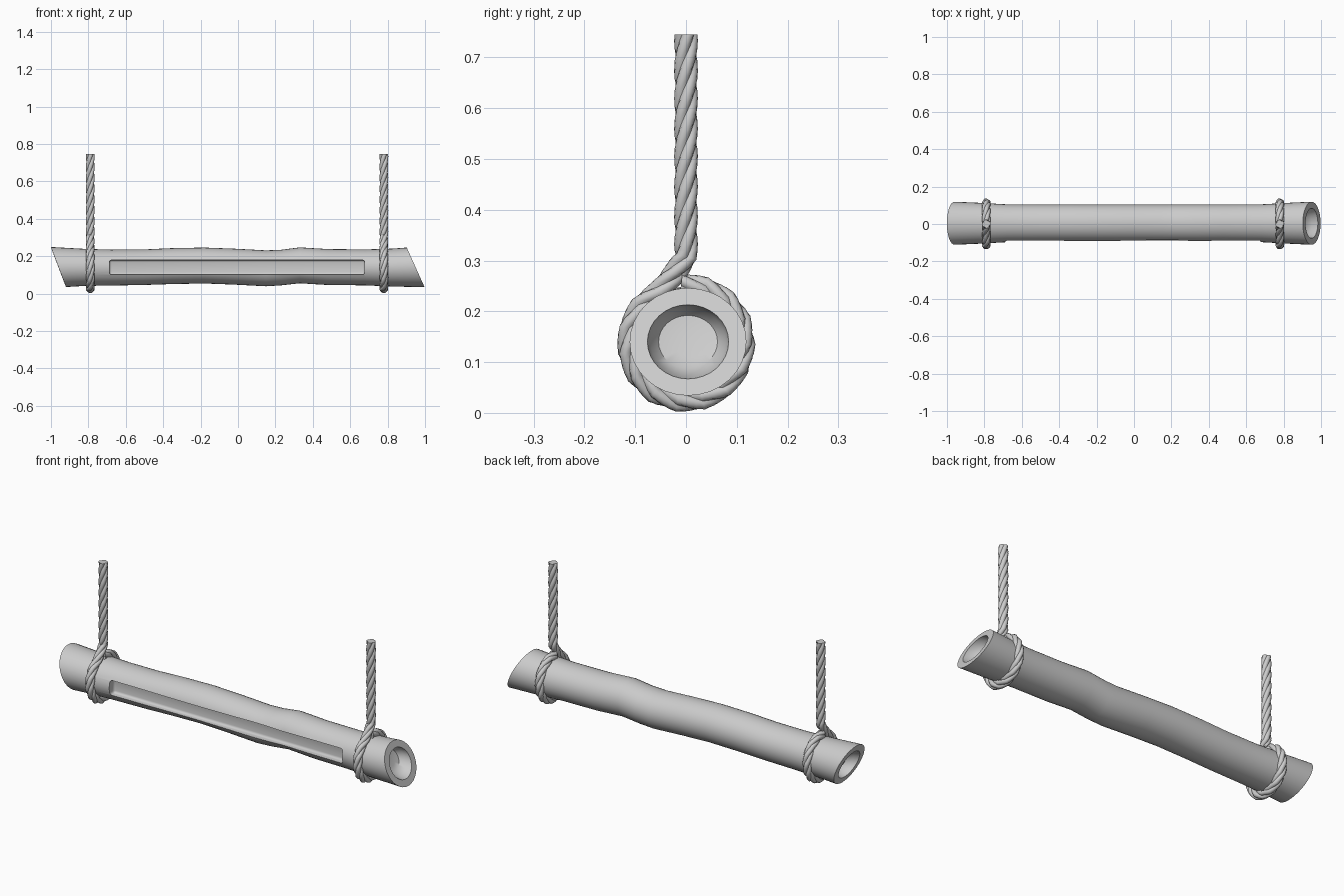
import bpy, bmesh, math
from mathutils import Vector

if "Cube" in bpy.data.objects:
    bpy.data.objects.remove(bpy.data.objects["Cube"])


def make_object(name, rings):
    """Skin a list of closed rings and cap both ends."""
    bm = bmesh.new()
    loops = [[bm.verts.new(p) for p in ring] for ring in rings]
    n = len(loops[0])
    for a, b in zip(loops, loops[1:]):
        for i in range(n):
            j = (i + 1) % n
            bm.faces.new((a[i], a[j], b[j], b[i]))
    bm.faces.new(loops[0])
    bm.faces.new(loops[-1])
    bmesh.ops.recalc_face_normals(bm, faces=bm.faces)
    mesh = bpy.data.meshes.new(name)
    bm.to_mesh(mesh)
    bm.free()
    ob = bpy.data.objects.new(name, mesh)
    bpy.context.collection.objects.link(ob)
    return ob


def activate(ob):
    bpy.ops.object.select_all(action='DESELECT')
    ob.select_set(True)
    bpy.context.view_layer.objects.active = ob


def smooth(ob, angle=35):
    activate(ob)
    bpy.ops.object.shade_smooth_by_angle(angle=math.radians(angle))


# Log: wavy body, slanted ends, bowl-shaped hollow in each end
# station = x, centre z, y radius, z radius, slant
CY, SL, SR = 0.004, 0.38, 0.45
stations = [
    (-0.90, 0.14, 0.030, 0.028, SL), (-0.905, 0.14, 0.058, 0.052, SL),
    (-0.93, 0.14, 0.074, 0.067, SL), (-0.96, 0.14, 0.080, 0.073, SL),
    (-0.96, 0.142, 0.115, 0.107, SL),
    (-0.82, 0.140, 0.109, 0.099, 0), (-0.68, 0.139, 0.101, 0.096, 0),
    (-0.50, 0.141, 0.100, 0.095, 0), (-0.35, 0.147, 0.100, 0.096, 0),
    (-0.18, 0.150, 0.100, 0.096, 0), (-0.02, 0.144, 0.100, 0.096, 0),
    (0.15, 0.135, 0.100, 0.096, 0), (0.23, 0.139, 0.100, 0.095, 0),
    (0.33, 0.151, 0.100, 0.096, 0), (0.48, 0.142, 0.100, 0.096, 0),
    (0.68, 0.140, 0.101, 0.096, 0), (0.82, 0.139, 0.109, 0.101, 0),
    (0.95, 0.140, 0.115, 0.106, SR),
    (0.95, 0.14, 0.080, 0.073, SR), (0.92, 0.14, 0.074, 0.067, SR),
    (0.895, 0.14, 0.058, 0.052, SR), (0.89, 0.14, 0.030, 0.028, SR),
]
rings = []
for x, cz, ry, rz, slant in stations:
    ring = []
    for k in range(32):
        a = 2 * math.pi * k / 32
        dz = rz * math.sin(a)
        ring.append((x - slant * dz, CY + ry * math.cos(a), cz + dz))
    rings.append(ring)
log = make_object("hanging_log", rings)

# Long shallow slot cut into the front of the log
bpy.ops.mesh.primitive_cube_add(size=1, location=(-0.005, -0.10, 0.14))
cutter = bpy.context.object
cutter.name = "slot_cutter"
cutter.hide_render = True
cutter.scale = (1.365, 0.09, 0.078)
bpy.ops.object.transform_apply(location=False, rotation=False, scale=True)
bev = cutter.modifiers.new("round", 'BEVEL')
bev.width, bev.segments = 0.012, 3
activate(log)
cut = log.modifiers.new("slot", 'BOOLEAN')
cut.operation, cut.solver, cut.object = 'DIFFERENCE', 'EXACT', cutter
bpy.ops.object.modifier_apply(modifier=cut.name)
bpy.data.objects.remove(cutter)
smooth(log)

# Rope path: one turn around the log, then straight up
path = []
for k in range(15):
    a = math.radians(95 - 338 * k / 14)
    path.append(Vector((0, 0.114 * math.cos(a), 0.138 + 0.114 * math.sin(a))))
path += [Vector((0, -0.022, 0.275)), Vector((0, 0, 0.308)), Vector((0, 0, 0.745))]

points = []
for a, b in zip(path, path[1:]):
    steps = max(2, round((b - a).length / 0.0125))
    points += [a.lerp(b, s / steps) for s in range(steps)]
points.append(path[-1])


def rope(name, x):
    """Sweep a twisting four-strand section along the path."""
    side = Vector((1, 0, 0))
    length, rings = 0, []
    for i, p in enumerate(points):
        lo, hi = max(i - 1, 0), min(i + 1, len(points) - 1)
        t = (points[hi] - points[lo]).normalized()
        up = t.cross(side)
        if i:
            length += (p - points[i - 1]).length
        twist = 2 * math.pi * length / 0.23
        ring = []
        for k in range(24):
            a = 2 * math.pi * k / 24
            r = 0.0175 + 0.006 * abs(math.cos(2 * a + math.pi / 2)) ** 0.7
            ring.append(p + Vector((x, 0, 0)) + r * (math.cos(a + twist) * side
                                                     + math.sin(a + twist) * up))
        rings.append(ring)
    smooth(make_object(name, rings), 40)


rope("left_rope", -0.79)
rope("right_rope", 0.78)
